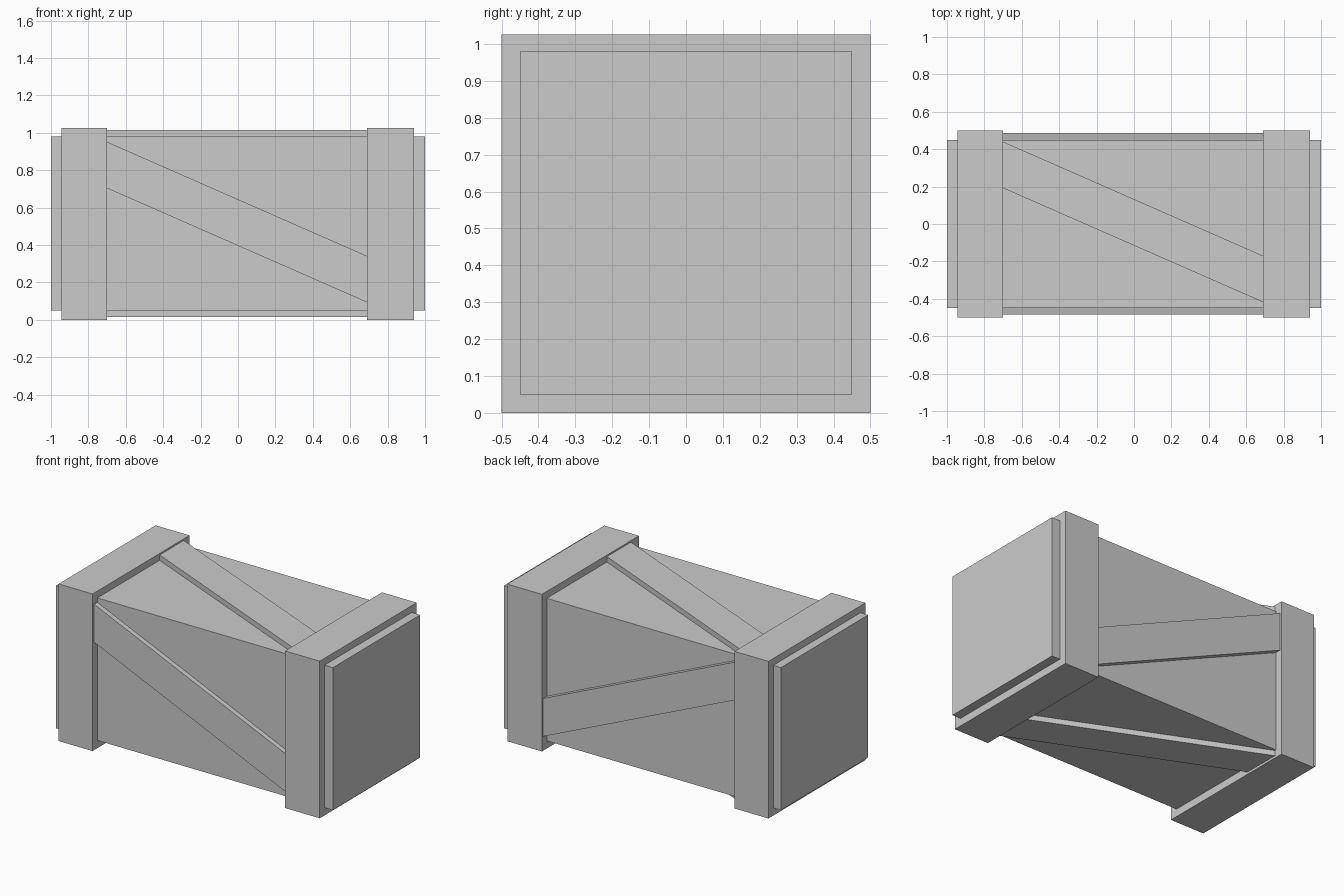
import bpy, bmesh

if "Cube" in bpy.data.objects:
    bpy.data.objects.remove(bpy.data.objects["Cube"])

# one plain grey for the whole crate
grey = bpy.data.materials.new("plain grey")
grey.diffuse_color = (0.6, 0.6, 0.6, 1)
grey.use_nodes = True
grey.node_tree.nodes["Principled BSDF"].inputs["Base Color"].default_value = grey.diffuse_color


def prism(name, profile, to_3d, lo, hi):
    """Extrude a 2D profile between two depths; to_3d maps (u, v, depth) to xyz."""
    bm = bmesh.new()
    a = [bm.verts.new(to_3d(u, v, lo)) for u, v in profile]
    b = [bm.verts.new(to_3d(u, v, hi)) for u, v in profile]
    n = len(profile)
    bm.faces.new(a)
    bm.faces.new(b[::-1])
    for i in range(n):
        j = (i + 1) % n
        bm.faces.new((a[j], a[i], b[i], b[j]))
    bmesh.ops.recalc_face_normals(bm, faces=bm.faces)
    mesh = bpy.data.meshes.new(name)
    bm.to_mesh(mesh)
    bm.free()
    mesh.materials.append(grey)
    ob = bpy.data.objects.new(name, mesh)
    bpy.context.collection.objects.link(ob)
    return ob


def along_x(y, z, x):
    return (x, y, z)


def along_y(x, z, y):
    return (x, y, z)


def along_z(x, y, z):
    return (x, y, z)


def rect(y, z0, z1):
    return [(-y, z0), (y, z0), (y, z1), (-y, z1)]


# crate body
prism("crate_body", rect(0.45, 0.05, 0.98), along_x, -1.0, 1.0)

# raised bands near each end
prism("left_band", rect(0.5, 0.0, 1.025), along_x, -0.945, -0.70)
prism("right_band", rect(0.5, 0.0, 1.025), along_x, 0.69, 0.94)


# diagonal braces, falling from left to right, tucked under the bands
def brace(v_left):
    slope = -0.61 / 1.39
    x0, x1 = -0.75, 0.74
    edge = lambda x, w: v_left + slope * (x + 0.70) + w
    return [(x0, edge(x0, 0)), (x1, edge(x1, 0)),
            (x1, edge(x1, 0.248)), (x0, edge(x0, 0.248))]


prism("front_brace", brace(0.703), along_y, -0.483, -0.44)
prism("back_brace", brace(0.703), along_y, 0.44, 0.487)
prism("top_brace", brace(0.192), along_z, 0.97, 1.015)
prism("bottom_brace", brace(0.192), along_z, 0.015, 0.06)
